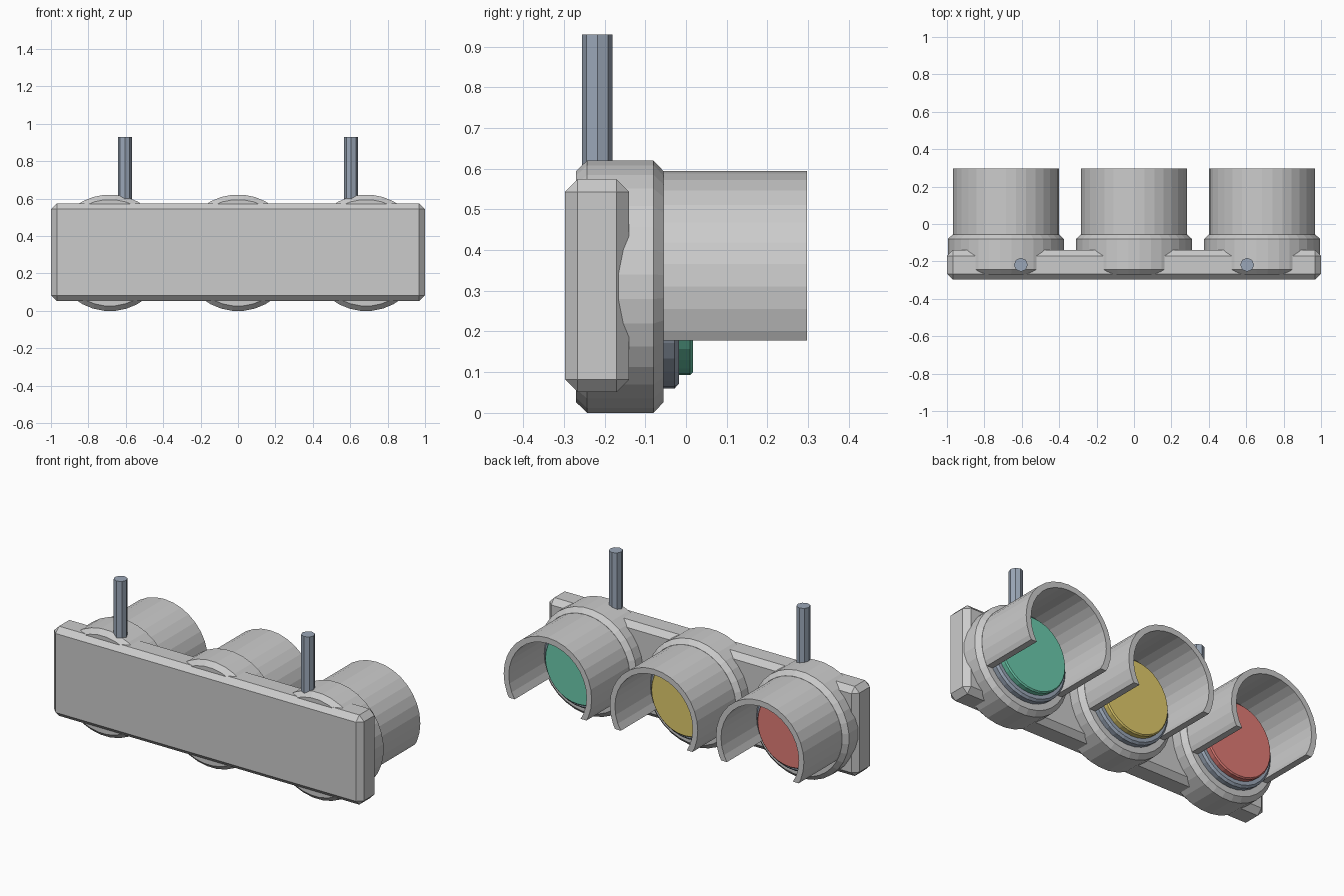
import bpy, bmesh
from math import sin, cos, pi, radians

if "Cube" in bpy.data.objects:
    bpy.data.objects.remove(bpy.data.objects["Cube"])

CZ = 0.31           # height of the lamp axes
STEP = 2 * pi / 32


def material(name, rgb):
    m = bpy.data.materials.new(name)
    m.diffuse_color = (*rgb, 1)
    m.use_nodes = True
    m.node_tree.nodes["Principled BSDF"].inputs["Base Color"].default_value = m.diffuse_color
    return m


def finish(name, bm, mat=None):
    bmesh.ops.recalc_face_normals(bm, faces=bm.faces)
    me = bpy.data.meshes.new(name)
    bm.to_mesh(me)
    bm.free()
    ob = bpy.data.objects.new(name, me)
    bpy.context.collection.objects.link(ob)
    if mat:
        me.materials.append(mat)
    return ob


def turned(name, x, profile, mat=None, offset=0.0):
    """Solid of 32 sides along y; profile is a list of (y, radius)."""
    bm = bmesh.new()
    rings = [[bm.verts.new((x + r * cos(i * STEP + offset), y, CZ + r * sin(i * STEP + offset)))
              for i in range(32)] for y, r in profile]
    for a, b in zip(rings, rings[1:]):
        for i in range(32):
            j = (i + 1) % 32
            bm.faces.new((a[i], a[j], b[j], b[i]))
    bm.faces.new(rings[0])
    bm.faces.new(rings[-1])
    return finish(name, bm, mat)


def arc(r, cut):
    """Upper arc of a 32-gon, ended where it meets the level z = cut."""
    pts = [(r * cos(i * STEP), r * sin(i * STEP)) for i in range(-8, 25)]
    inside = [p for p in pts if p[1] > cut]
    k = pts.index(inside[0])
    a, b = pts[k - 1], pts[k]
    t = (cut - a[1]) / (b[1] - a[1])
    end = (a[0] + t * (b[0] - a[0]), cut)
    return [end] + inside + [(-end[0], cut)]


def visor(name, x, y0, y1, r_out, r_in, cut):
    bm = bmesh.new()
    loops = [[bm.verts.new((x + px, y, CZ + pz)) for px, pz in arc(r, cut)]
             for r, y in ((r_out, y0), (r_out, y1), (r_in, y1), (r_in, y0))]
    for k in range(4):
        a, b = loops[k], loops[(k + 1) % 4]
        n = min(len(a), len(b))
        if len(a) == len(b):
            for i in range(n - 1):
                bm.faces.new((a[i], a[i + 1], b[i + 1], b[i]))
        else:
            bm.faces.new(a + b[::-1])
    bm.faces.new([l[0] for l in loops])
    bm.faces.new([l[-1] for l in loops])
    return finish(name, bm)


steel = material("blue_grey", (0.33, 0.39, 0.48))
lamps = [("red", -0.685, material("red", (0.75, 0.2, 0.18))),
         ("yellow", 0.0, material("yellow", (0.75, 0.6, 0.15))),
         ("green", 0.685, material("green", (0.15, 0.6, 0.42)))]

# Chamfered back plate
bm = bmesh.new()
bmesh.ops.create_cube(bm, size=1)
for v in bm.verts:
    v.co = (v.co.x * 2, v.co.y * 0.157 - 0.2185, v.co.z * 0.523 + 0.3125)
bmesh.ops.bevel(bm, geom=bm.edges[:], offset=0.031, segments=1, affect='EDGES')
finish("back_plate", bm)

# Three lamps: housing, hood, dark ring and coloured lens
for colour, x, mat in lamps:
    turned(colour + "_housing", x,
           [(-0.27, 0.285), (-0.243, 0.3115), (-0.08, 0.3115), (-0.055, 0.285)], offset=STEP / 2)
    visor(colour + "_visor", x, -0.1, 0.297, 0.284, 0.251, -0.132)
    turned(colour + "_lens_ring", x,
           [(-0.1, 0.25), (-0.028, 0.25), (-0.017, 0.238)], steel)
    turned(colour + "_lens", x,
           [(-0.05, 0.217), (0.01, 0.217), (0.017, 0.21)], mat)

# Two hanging rods
for side, x in (("left", -0.605), ("right", 0.605)):
    bm = bmesh.new()
    bmesh.ops.create_cone(bm, cap_ends=True, segments=8, radius1=0.037, radius2=0.037, depth=0.43)
    bmesh.ops.translate(bm, verts=bm.verts, vec=(x, -0.218, 0.715))
    finish(side + "_hanging_rod", bm, steel)
